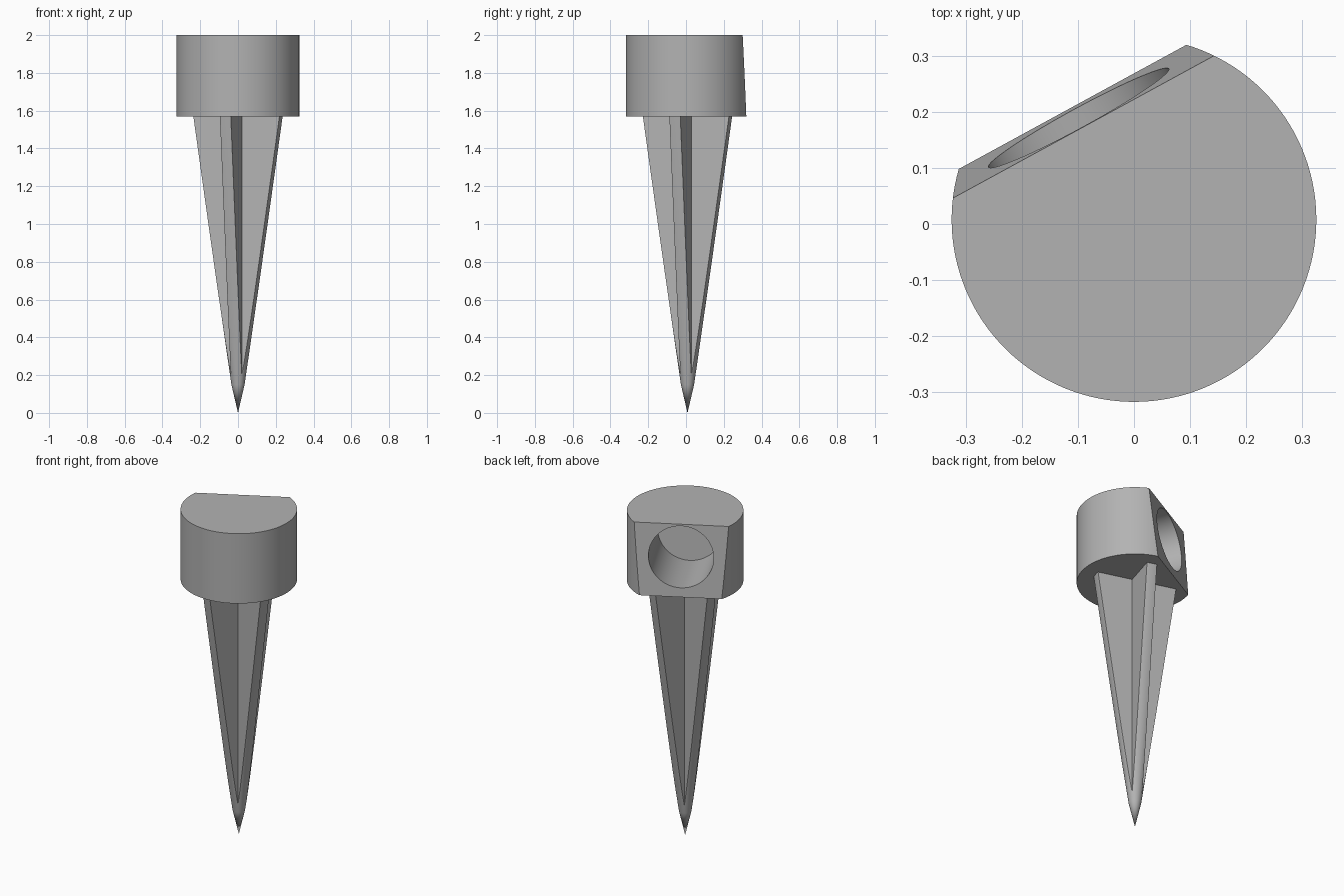
import bpy, bmesh, math
from mathutils import Matrix, Vector

if "Cube" in bpy.data.objects:
    bpy.data.objects.remove(bpy.data.objects["Cube"])

TURN = math.radians(28.6)      # whole model is turned about z
TILT = math.radians(5.4)       # lean of the flat on the head
HEAD_R, HEAD_Z, TOP = 0.325, 1.57, 2.0
FLAT_Y = 0.188                 # flat distance from the axis at the top
HOLE_R, HOLE_Z, HOLE_DEPTH = 0.183, 1.807, 0.46
FIN_HALF = 0.03
OFFSET = Vector((0, 0.008, 0))

grey = bpy.data.materials.new("grey")
grey.use_nodes = True
colour = (0.45, 0.45, 0.45, 1)
grey.diffuse_color = colour
grey.node_tree.nodes["Principled BSDF"].inputs["Base Color"].default_value = colour


def make_object(name, bm):
    bmesh.ops.recalc_face_normals(bm, faces=bm.faces)
    mesh = bpy.data.meshes.new(name)
    bm.to_mesh(mesh)
    bm.free()
    mesh.materials.append(grey)
    obj = bpy.data.objects.new(name, mesh)
    bpy.context.collection.objects.link(obj)
    return obj


def cone(bm, r_low, r_high, z_low, z_high, matrix=Matrix()):
    place = matrix @ Matrix.Translation((0, 0, (z_low + z_high) / 2))
    bmesh.ops.create_cone(bm, cap_ends=True, segments=128, radius1=r_low,
                          radius2=r_high, depth=z_high - z_low, matrix=place)


def combine(obj, cutter, operation):
    """Apply a boolean, drop the cutter, then finish the part."""
    mod = obj.modifiers.new("shape", "BOOLEAN")
    mod.object, mod.operation, mod.solver = cutter, operation, "EXACT"
    bpy.ops.object.select_all(action="DESELECT")
    bpy.context.view_layer.objects.active = obj
    obj.select_set(True)
    bpy.ops.object.modifier_apply(modifier=mod.name)
    bpy.data.objects.remove(cutter)
    bpy.ops.object.shade_smooth_by_angle(angle=math.radians(20))
    obj.rotation_euler.z = TURN
    obj.location = OFFSET


# Head: a drum with a leaning flat
bm = bmesh.new()
cone(bm, HEAD_R, HEAD_R, HEAD_Z, TOP)
normal = Vector((0, math.cos(TILT), math.sin(TILT)))
cut = bmesh.ops.bisect_plane(bm, geom=bm.verts[:] + bm.edges[:] + bm.faces[:],
                             plane_co=(0, FLAT_Y, TOP), plane_no=normal, clear_outer=True)
bmesh.ops.contextual_create(bm, geom=[e for e in cut["geom_cut"]
                                      if isinstance(e, bmesh.types.BMEdge)])
head = make_object("head", bm)

# Blind round socket, square to the flat
bm = bmesh.new()
centre = Vector((0, FLAT_Y + (TOP - HOLE_Z) * math.tan(TILT), HOLE_Z))
aim = Matrix.Translation(centre) @ normal.to_track_quat("Z", "Y").to_matrix().to_4x4()
cone(bm, HOLE_R, HOLE_R, -HOLE_DEPTH, 0.1, aim)
combine(head, make_object("socket_cutter", bm), "DIFFERENCE")

# Spike: a tapered cone with a blunter tip, spun from a profile
bm = bmesh.new()
profile = [(0, 0), (0.035, 0.15), (0.24, HEAD_Z + 0.004), (0, HEAD_Z + 0.004)]
verts = [bm.verts.new((r, 0, z)) for r, z in profile]
edges = [bm.edges.new(pair) for pair in zip(verts, verts[1:])]
bmesh.ops.spin(bm, geom=verts + edges, cent=(0, 0, 0), axis=(0, 0, 1),
               angle=math.tau, steps=128, use_duplicate=False)
bmesh.ops.remove_doubles(bm, verts=bm.verts, dist=0.0001)
spike = make_object("spike", bm)

# Four fins: keep only a constant-width cross of the cone
bm = bmesh.new()
ring = []
for i in range(4):
    turn = Matrix.Rotation(math.radians(45 + 90 * i), 3, "Z")
    for x, y in ((0.5, -FIN_HALF), (0.5, FIN_HALF), (FIN_HALF, FIN_HALF)):
        ring.append(bm.verts.new(turn @ Vector((x, y, -0.1))))
face = bm.faces.new(ring)
lifted = bmesh.ops.extrude_face_region(bm, geom=[face])["geom"]
bmesh.ops.translate(bm, vec=(0, 0, 2),
                    verts=[v for v in lifted if isinstance(v, bmesh.types.BMVert)])
combine(spike, make_object("fin_cutter", bm), "INTERSECT")
